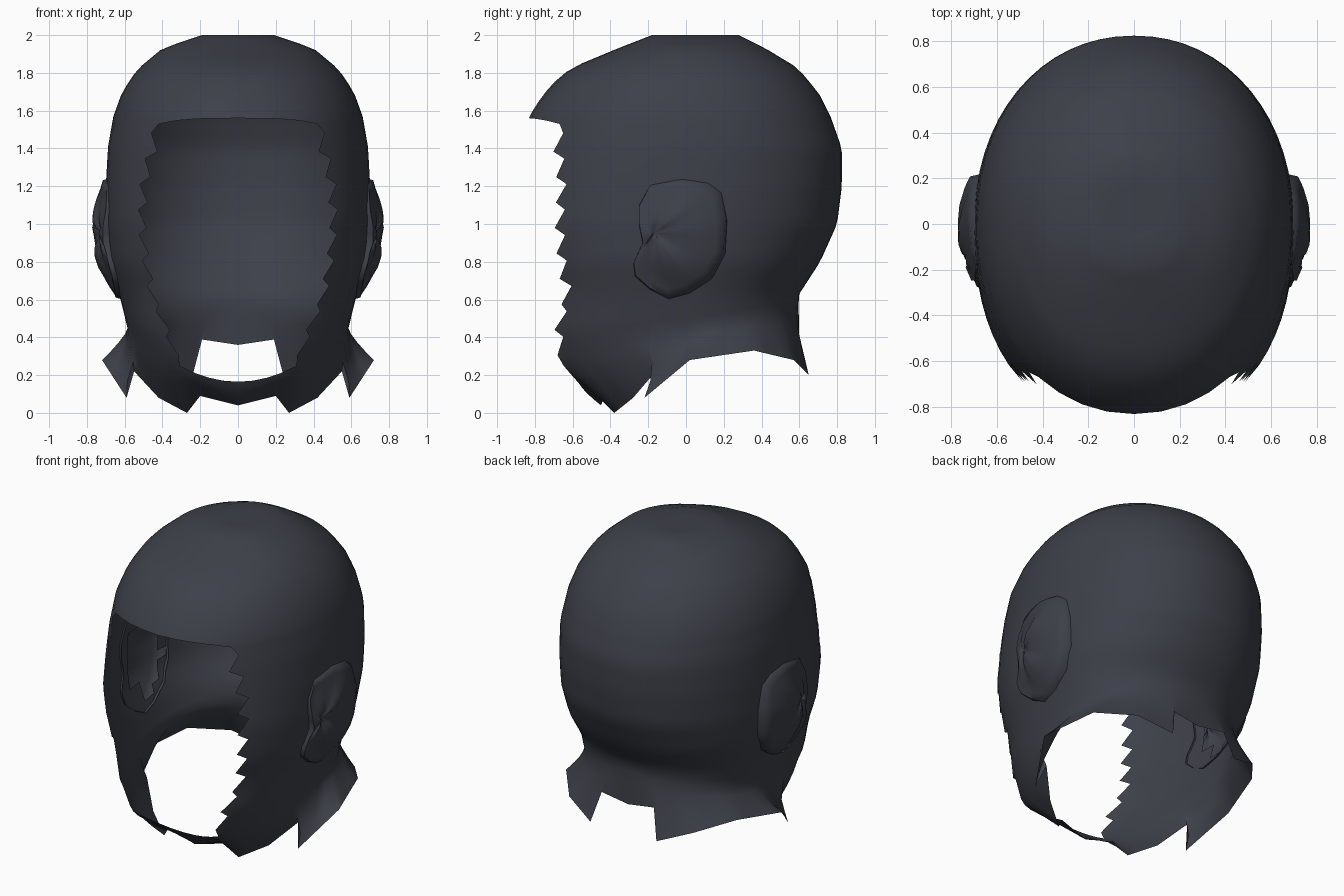
import bpy, bmesh, math, random
from mathutils import Vector

if "Cube" in bpy.data.objects:
    bpy.data.objects.remove(bpy.data.objects["Cube"])

random.seed(4)
FRONT, SIDE = 4, 24
mat = bpy.data.materials.new("dark_fabric")
mat.diffuse_color = (0.047, 0.051, 0.066, 1)
mat.use_nodes = True
mat.node_tree.nodes["Principled BSDF"].inputs["Base Color"].default_value = mat.diffuse_color

# Head profile: z, half width, front depth, back depth
PROFILE = [(0.25, .50, .76, .58), (0.43, .58, .815, .585), (0.63, .63, .81, .60),
           (0.8, .685, .84, .71), (1.0, .70, .87, .80), (1.2, .70, .87, .825),
           (1.4, .69, .87, .825), (1.57, .66, .83, .765), (1.68, .62, .76, .71),
           (1.77, .57, .68, .64), (1.83, .52, .60, .585), (1.93, .40, .36, .42),
           (2.0, .19, .18, .28)]
# Face opening: z, half width
OPENING = [(0.25, .31), (0.4, .36), (0.5, .40), (0.6, .445), (0.8, .485), (1.0, .505),
           (1.2, .495), (1.3, .475), (1.4, .445), (1.53, .42)]
# Ragged hem: column, x, y, z
HEM = [(0, 0, -.45, .04), (4, .20, -.43, .09), (5, .27, -.38, 0), (8, .42, -.28, .08),
       (11, .55, -.16, .22), (12, .59, -.22, .08), (15, .72, .02, .28),
       (19, .62, .36, .33), (22, .45, .57, .28), (25, .24, .65, .20),
       (26, .20, .60, .39), (28, 0, .60, .36)]


def interp(table, k):
    if k <= table[0][0]:
        return table[0][1:]
    for p, q in zip(table, table[1:]):
        if k <= q[0]:
            t = (k - p[0]) / (q[0] - p[0])
            return tuple(a + (b - a) * t for a, b in zip(p[1:], q[1:]))
    return table[-1][1:]


def front_power(z):
    return 2.4 - .3 * min(1, max(0, (z - 1) / .4))


def skin(a, z):
    """Point on the head at angle a from the front."""
    w, f, b = interp(PROFILE, z)
    c, s = math.cos(a), max(0, math.sin(a))
    n, r = (front_power(z), -f) if c > 0 else (2.1, b)
    x = 0 if s < 1e-5 else w * s ** (2 / n)
    return Vector((x, r * abs(c) ** (2 / n), z))


def skin_x(y, z):
    w, f, b = interp(PROFILE, z)
    n, r = (front_power(z), f) if y < 0 else (2.1, b)
    return w * (1 - abs(y / r) ** n) ** (1 / n)


def edge_angle(z, jag=0):
    w = interp(PROFILE, z)[0]
    x = interp(OPENING, z)[0] + jag
    return math.asin(min(1, (x / w) ** (front_power(z) / 2)))


def add_grid(bm, rows, skip=None):
    vs = [[bm.verts.new(p) for p in r] for r in rows]
    for r, s in zip(vs, vs[1:]):
        for i in range(len(r) - 1):
            quad = (r[i], r[i + 1], s[i + 1], s[i])
            if not (skip and all(skip(v.co) for v in quad)):
                bm.faces.new(quad)


def finish(bm, name, angle):
    bmesh.ops.remove_doubles(bm, verts=bm.verts, dist=0.0005)
    bmesh.ops.delete(bm, geom=[v for v in bm.verts if not v.link_faces], context='VERTS')
    bmesh.ops.recalc_face_normals(bm, faces=bm.faces)
    me = bpy.data.meshes.new(name)
    bm.to_mesh(me)
    bm.free()
    ob = bpy.data.objects.new(name, me)
    bpy.context.collection.objects.link(ob)
    me.materials.append(mat)
    mir = ob.modifiers.new("mirror", 'MIRROR')
    mir.merge_threshold = 0.001
    bpy.ops.object.select_all(action='DESELECT')
    ob.select_set(True)
    bpy.context.view_layer.objects.active = ob
    bpy.ops.object.shade_smooth_by_angle(angle=math.radians(angle))


# Hood: crown above the opening
bm = bmesh.new()
a_top = edge_angle(1.53)
crown = []
for t in [0, .08, .2, .32, .44, .56, .66, .75, .83, .9, .95, 1]:
    row = []
    for c in range(FRONT + SIDE + 1):
        if c <= FRONT:
            a, z0 = a_top * c / FRONT, 1.56 - .03 * (c / FRONT) ** 3
        else:
            a, z0 = a_top + (math.pi - a_top) * (c - FRONT) / SIDE, 1.53
        row.append(skin(a, z0 + (2 - z0) * t))
    crown.append(row)
tip = Vector((0, .05, 1.99))
crown.append([p.lerp(tip, .5) for p in crown[-1]])
add_grid(bm, crown)
bm.faces.new([bm.verts.new(p) for p in crown[-1]])

# Hood: cheeks and back, with a saw-tooth edge at the face and hollow ears
cheeks = []
ROWS = 19
for j in range(ROWS + 1):
    row = []
    for c in range(SIDE + 1):
        u = c / SIDE
        z = 1.53 + (0.25 + .33 * u ** .55 - 1.53) * j / ROWS
        jag = 0 if j in (0, ROWS) or c else (.025 if j % 2 else -.02)
        a0 = edge_angle(z, jag)
        p = skin(a0 + (math.pi - a0) * u, z)
        if jag:
            p.z += .018 if j % 2 else -.012
        row.append(p)
    cheeks.append(row)
add_grid(bm, cheeks, lambda p: ((p.y + .01) / .23) ** 2 + ((p.z - .94) / .29) ** 2 < 1)

# Neck collar: chin band and ragged hem
corner = cheeks[-1][0]
chin = []
for c in range(FRONT):
    t = c / FRONT
    chin.append(Vector((corner.x * t, -.57 + (corner.y + .57) * t ** 2,
                        .165 + (corner.z - .165) * t ** 2)))
rim = chin + cheeks[-1]
hem = [Vector(interp(HEM, c)) for c in range(FRONT + SIDE + 1)]
collar = []
for t in (0, .25, .5, .75, 1):
    row = []
    for p, q in zip(rim, hem):
        m = p.lerp(q, t)
        s = t ** 1.35
        m.x, m.y = p.x + (q.x - p.x) * s, p.y + (q.y - p.y) * s
        row.append(m)
    collar.append(row)
add_grid(bm, collar)
finish(bm, "hood", 60)

# Ear covers: creased bulges on both sides
OUT = [(-.25, 1.10), (-.19, 1.21), (-.02, 1.24), (.12, 1.22), (.19, 1.17), (.22, 1.02),
       (.21, .84), (.14, .71), (.02, .63), (-.09, .60), (-.19, .65), (-.27, .72),
       (-.28, .79), (-.23, .90), (-.25, 1.0)]
outline = []
for p, q in zip(OUT, OUT[1:] + OUT[:1]):
    outline += [Vector(p), (Vector(p) + Vector(q)) / 2]
outline.append(outline[0])
crease = [random.uniform(-.014, .008) for _ in outline]
crease[-1] = crease[0]
pole = Vector((-.17, .95))
rows = []
for t in (1, .97, .85, .65, .45, .28, .14, .04):
    row = []
    for o, cr in zip(outline, crease):
        y, z = pole.lerp(o, t)
        d = min(1, (y / .26) ** 2 + ((z - .95) / .33) ** 2)
        edge = .024 - .02 * min(1, max(0, z - 1) / .2)
        lift = -.012 if t == 1 else edge + .052 * (1 - d)
        if t < .97:
            lift += cr * math.sin(math.pi * t ** .6) - .03 * max(0, .2 - t) / .2
        row.append(Vector((skin_x(y, z) + lift, y, z)))
    rows.append(row)
bm = bmesh.new()
add_grid(bm, rows)
bm.faces.new([bm.verts.new(p) for p in rows[-1][:-1]])
finish(bm, "ear_cover", 60)
